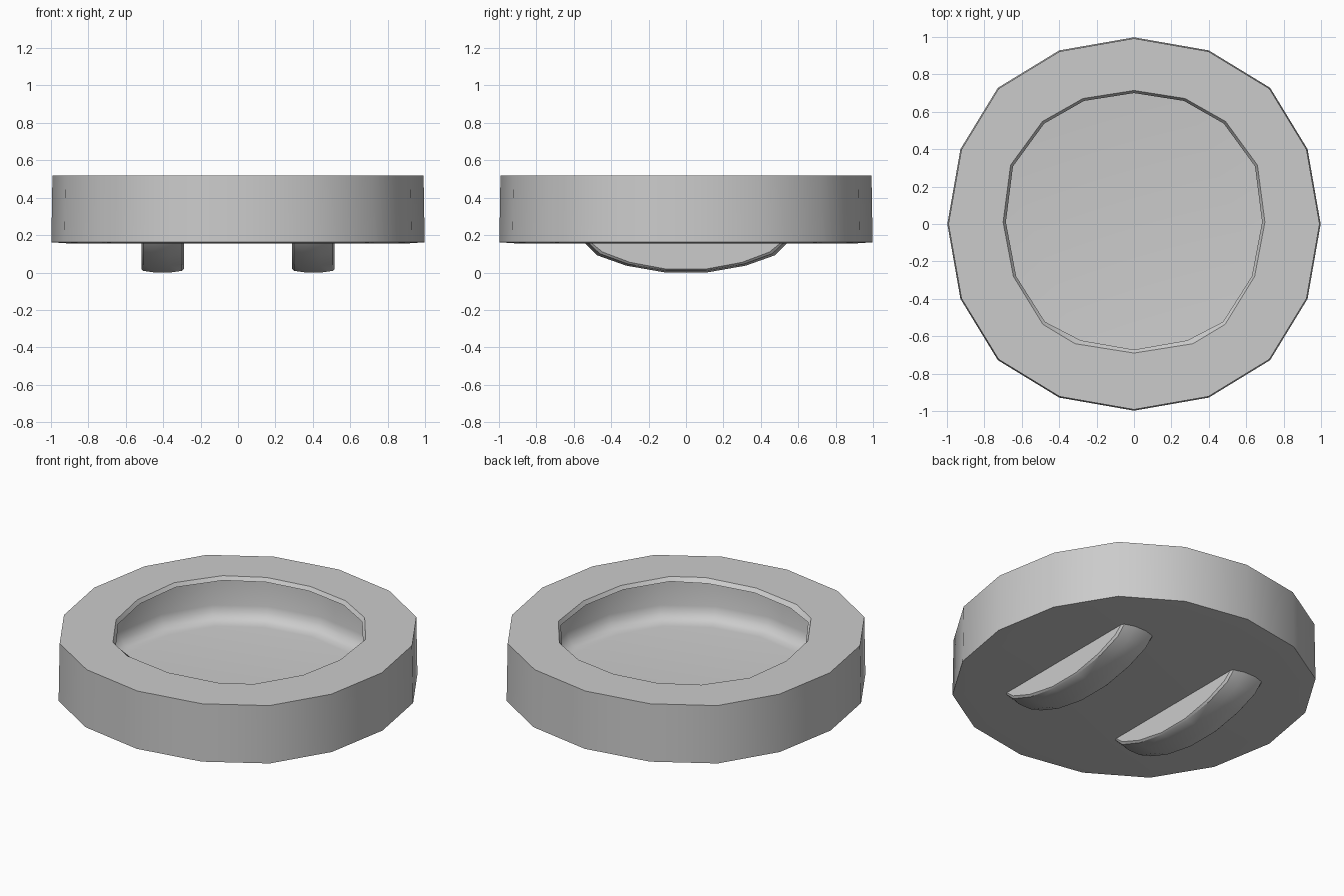
import bpy, bmesh

if "Cube" in bpy.data.objects:
    bpy.data.objects.remove(bpy.data.objects["Cube"])

# Right-hand half outlines (x, y), mirrored to full 16-sided loops
OUTER = [(0, .998), (.4, .928), (.728, .728), (.928, .4), (.998, 0),
         (.928, -.4), (.728, -.728), (.4, -.928), (0, -.998)]
LIP = [(0, .714), (.273, .671), (.49, .548), (.66, .315), (.70, .01),
       (.645, -.28), (.487, -.537), (.315, -.64), (0, -.69)]
WELL = [(0, .70), (.267, .658), (.48, .537), (.647, .308), (.685, .01),
        (.63, -.28), (.476, -.523), (.285, -.622), (0, -.672)]


def loop(half, z, s=1.0):
    full = half + [(-x, y) for x, y in half[-2:0:-1]]
    return [(x * s, y * s, z) for x, y in full]


def loft(name, rings):
    bm = bmesh.new()
    verts = [[bm.verts.new(co) for co in r] for r in rings]
    n = len(verts[0])
    for a, b in zip(verts, verts[1:]):
        for i in range(n):
            j = (i + 1) % n
            bm.faces.new((a[i], a[j], b[j], b[i]))
    bm.faces.new(verts[0])
    bm.faces.new(verts[-1])
    bmesh.ops.recalc_face_normals(bm, faces=bm.faces)
    me = bpy.data.meshes.new(name)
    bm.to_mesh(me)
    bm.free()
    ob = bpy.data.objects.new(name, me)
    bpy.context.collection.objects.link(ob)
    bpy.ops.object.select_all(action='DESELECT')
    bpy.context.view_layer.objects.active = ob
    ob.select_set(True)
    bpy.ops.object.shade_smooth_by_angle(angle=.6)


# Undercut bowl inside the dish: (height, scale) from rim underside to floor
BOWL = [(.497, .82), (.29, .82), (.255, .81), (.225, .79), (.21, .76), (.205, .72)]

# Dish: underside, outer wall, rim, lip edge, then the bowl
loft("dish_body", [
    loop(OUTER, .155, .9), loop(OUTER, .162), loop(OUTER, .52, .994),
    loop(LIP, .52), loop(WELL, .497)] + [loop(OUTER, z, s) for z, s in BOWL])

# Two curved runner feet underneath, slightly rounded across their width
HALF = [(.11, 0), (.32, .037), (.475, .092), (.54, .157)]
PROFILE = [(-y, z) for y, z in HALF[::-1]] + HALF
SECTIONS = [(.113, .03), (.103, .015), (.04, 0)]
ACROSS = [(-x, d) for x, d in SECTIONS] + SECTIONS[::-1]
for side, name in ((-1, "left_foot"), (1, "right_foot")):
    loft(name, [[(side * .403 + x, y * (1 - 2 * d), min(z + d * .6, .16))
                 for y, z in PROFILE] for x, d in ACROSS])
